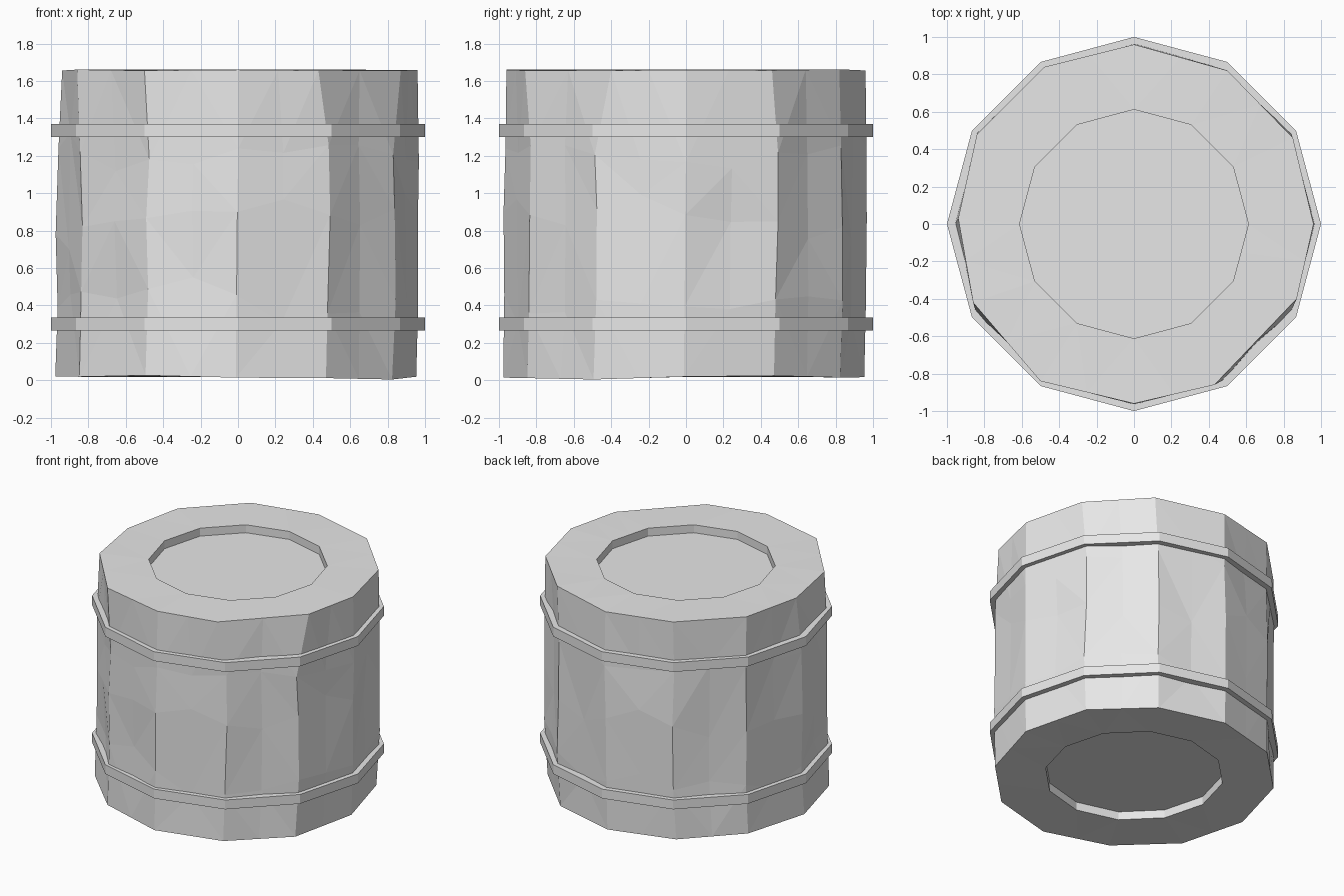
import bpy, bmesh, random
from math import sin, cos, tau
from mathutils import Vector

random.seed(7)
if "Cube" in bpy.data.objects:
    bpy.data.objects.remove(bpy.data.objects["Cube"], do_unlink=True)

SIDES = 12
grey = bpy.data.materials.new("plain_grey")
grey.use_nodes = True
grey.diffuse_color = (0.8, 0.8, 0.8, 1)
grey.node_tree.nodes["Principled BSDF"].inputs["Base Color"].default_value = (0.8, 0.8, 0.8, 1)


def polygon(radius, z):
    return [Vector((radius * cos(tau * i / SIDES), radius * sin(tau * i / SIDES), z))
            for i in range(SIDES)]


def with_midpoints(corners):
    points = []
    for i, corner in enumerate(corners):
        points += [corner, (corner + corners[(i + 1) % len(corners)]) / 2]
    return points


def skin(name, rings, closed=False, triangles=False):
    """Join equal rings of points into one faceted surface."""
    bm = bmesh.new()
    loops = [[bm.verts.new(p) for p in ring] for ring in rings]
    pairs = list(zip(loops, loops[1:]))
    if closed:
        pairs.append((loops[-1], loops[0]))
    else:
        bm.faces.new(loops[0])
        bm.faces.new(loops[-1])
    for low, high in pairs:
        count = len(low)
        for i in range(count):
            j = (i + 1) % count
            bm.faces.new((low[i], low[j], high[j], high[i]))
    bmesh.ops.recalc_face_normals(bm, faces=bm.faces)
    if triangles:
        quads = [f for f in bm.faces if len(f.verts) == 4]
        bmesh.ops.triangulate(bm, faces=quads, quad_method='SHORT_EDGE')
    mesh = bpy.data.meshes.new(name)
    bm.to_mesh(mesh)
    bm.free()
    mesh.materials.append(grey)
    obj = bpy.data.objects.new(name, mesh)
    bpy.context.collection.objects.link(obj)
    return obj


def rough_ring(corners):
    """Nudge corners and dent the middles of the staves."""
    for p in corners:
        p += Vector((random.uniform(-.01, .01), random.uniform(-.01, .01),
                     random.uniform(-.07, .07)))
    ring = with_midpoints(corners)
    for p in ring[1::2]:
        dent = 1 - random.choice((0, 0, .006, .018))
        p.x *= dent
        p.y *= dent
        p.z += random.uniform(-.1, .1)
    return ring


# Uneven top rim, counter-clockwise from the left side
rim = [(.96, 0), (.85, .46), (.5, .82), (0, .96), (-.48, .84), (-.84, .48),
       (-.94, .03), (-.86, -.42), (-.5, -.84), (0, -.96), (.43, -.86), (.87, -.4)]
top_rim = with_midpoints([Vector((x, y, 1.662 + random.uniform(-.007, .004))) for x, y in rim])

# Uneven bottom rim, dipping lowest at the front left
bottom_rim = polygon(.965, .018)
for p in bottom_rim:
    p.x -= .012
    p.y -= .012
    p.z += random.uniform(-.005, .008) - (.013 if p.x > .4 and p.y < -.2 else 0)
bottom_rim = with_midpoints(bottom_rim)

# Barrel body with a shallow recess in each end
inner = .612
skin("barrel_body", [
    with_midpoints(polygon(inner, .08)),
    with_midpoints(polygon(inner, .018)),
    bottom_rim,
    rough_ring(polygon(.97, .42)),
    rough_ring(polygon(.968, .85)),
    rough_ring(polygon(.965, 1.22)),
    top_rim,
    with_midpoints(polygon(inner, 1.66)),
    with_midpoints(polygon(inner, 1.60)),
], triangles=True)

# Two raised hoops
for name, low, high in (("lower_hoop", .265, .335), ("upper_hoop", 1.30, 1.37)):
    skin(name, [polygon(.92, low), polygon(1, low), polygon(1, high), polygon(.92, high)],
         closed=True)
